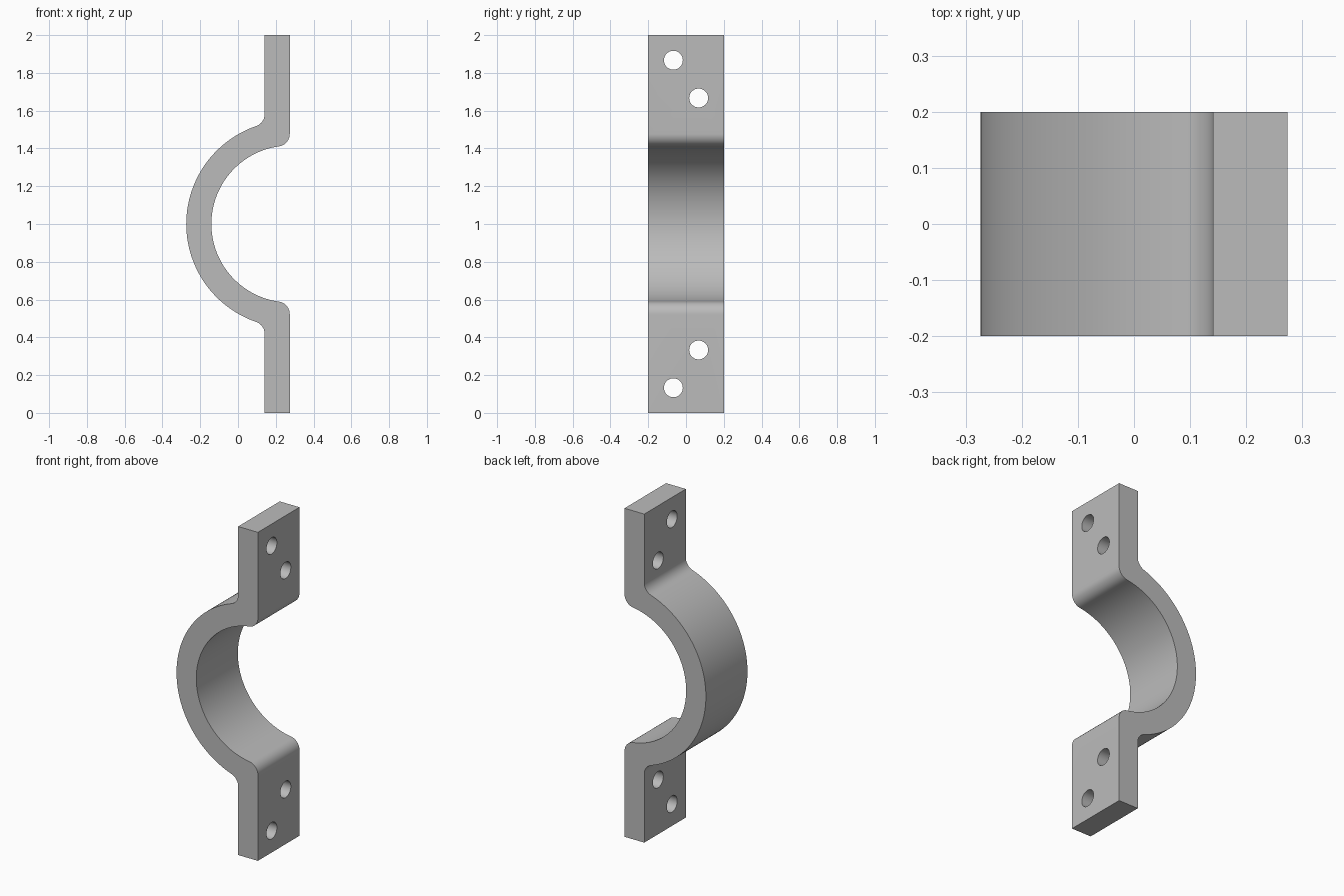
import bpy, bmesh, math
from mathutils import Vector

if "Cube" in bpy.data.objects:
    bpy.data.objects.remove(bpy.data.objects["Cube"], do_unlink=True)

HALF_DEPTH = 0.2
FACE_X, THICK = 0.274, 0.133      # mating face of the flanges, plate thickness
BACK_X = FACE_X - THICK
R_IN = 0.415                      # saddle radii, centred on the mating face
R_OUT = R_IN + THICK
FILLET = 0.067
HOLE_R = 0.05

steel = bpy.data.materials.new("plain_grey_steel")
steel.use_nodes = True
grey = (0.5, 0.5, 0.5, 1)
steel.diffuse_color = grey
steel.node_tree.nodes["Principled BSDF"].inputs["Base Color"].default_value = grey


def arc(cx, cz, r, start, end, steps):
    angles = [start + (end - start) * i / steps for i in range(steps + 1)]
    return [(cx + r * math.cos(a), cz + r * math.sin(a)) for a in angles]


def half_side(radius, line_x):
    """Upper half of one side: saddle arc, tangent fillet, straight flange."""
    fx = line_x - FILLET
    fz = math.sqrt((radius + FILLET) ** 2 - (fx - FACE_X) ** 2)
    join = math.atan2(fz, fx - FACE_X)
    saddle = arc(FACE_X, 0, radius, math.pi, join, 36)
    fillet = arc(fx, fz, FILLET, join - math.pi, 0, 10)
    return saddle + fillet[1:] + [(line_x, 1)]


def full_side(radius, line_x):
    upper = half_side(radius, line_x)
    return [(x, -z) for x, z in reversed(upper)] + upper[1:]


# Clamp strap: closed profile extruded along the depth
outline = full_side(R_OUT, BACK_X) + full_side(R_IN, FACE_X)[::-1]
bm = bmesh.new()
cap = bm.faces.new([bm.verts.new((x, -HALF_DEPTH, z + 1)) for x, z in outline])
extruded = bmesh.ops.extrude_face_region(bm, geom=[cap], use_keep_orig=True)
new_verts = [v for v in extruded["geom"] if isinstance(v, bmesh.types.BMVert)]
bmesh.ops.translate(bm, verts=new_verts, vec=Vector((0, 2 * HALF_DEPTH, 0)))
bmesh.ops.recalc_face_normals(bm, faces=bm.faces)
mesh = bpy.data.meshes.new("clamp_strap")
bm.to_mesh(mesh)
bm.free()
mesh.materials.append(steel)
strap = bpy.data.objects.new("clamp_strap", mesh)
bpy.context.collection.objects.link(strap)

# Staggered bolt holes, mirrored between the two flanges
for side in (1, -1):
    for y, offset in ((-0.067, 0.867), (0.067, 0.667)):
        bpy.ops.mesh.primitive_cylinder_add(
            vertices=40, radius=HOLE_R, depth=0.4,
            location=((FACE_X + BACK_X) / 2, y, 1 + side * offset),
            rotation=(0, math.pi / 2, 0))
        cutter = bpy.context.object
        cutter.data.materials.append(steel)
        cut = strap.modifiers.new("bolt_hole", "BOOLEAN")
        cut.operation, cut.solver, cut.object = "DIFFERENCE", "EXACT", cutter
        bpy.ops.object.select_all(action="DESELECT")
        strap.select_set(True)
        bpy.context.view_layer.objects.active = strap
        bpy.ops.object.modifier_apply(modifier=cut.name)
        bpy.data.objects.remove(cutter, do_unlink=True)

bpy.ops.object.shade_smooth_by_angle(angle=math.radians(30))
